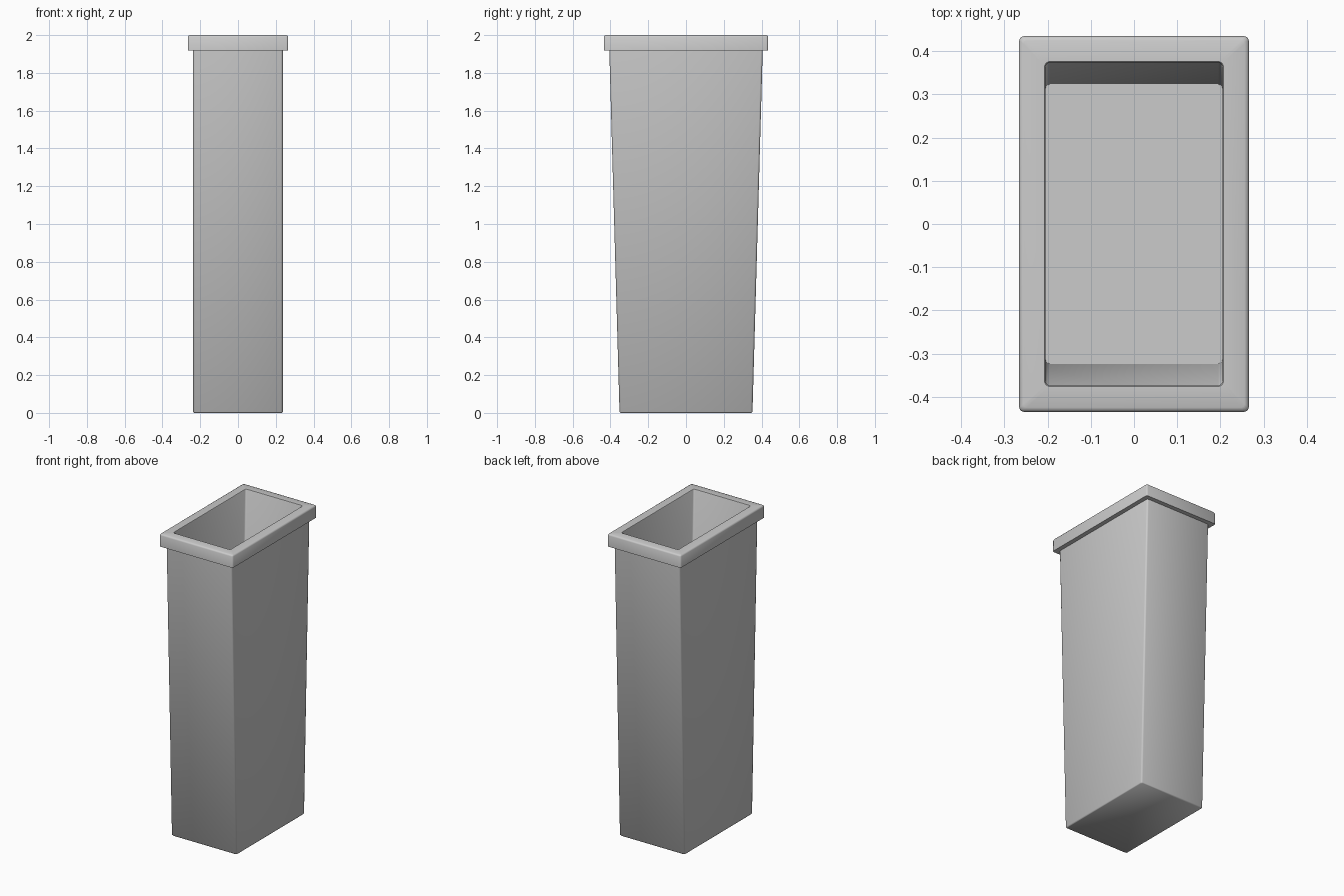
import bpy, bmesh, math

if "Cube" in bpy.data.objects:
    bpy.data.objects.remove(bpy.data.objects["Cube"])


def ring(bm, hx, hy, z, r, seg=2):
    """Rounded rectangle of vertices at height z."""
    verts = []
    for i, (sx, sy) in enumerate(((1, 1), (-1, 1), (-1, -1), (1, -1))):
        for k in range(seg + 1):
            a = math.radians(90 * (i + k / seg))
            verts.append(bm.verts.new((sx * (hx - r) + r * math.cos(a),
                                       sy * (hy - r) + r * math.sin(a), z)))
    return verts


def loft(name, sections):
    """Skin a stack of rounded rectangles and cap both ends."""
    bm = bmesh.new()
    rings = [ring(bm, *s) for s in sections]
    for a, b in zip(rings, rings[1:]):
        n = len(a)
        for i in range(n):
            j = (i + 1) % n
            bm.faces.new((a[i], a[j], b[j], b[i]))
    bm.faces.new(rings[0][::-1])
    bm.faces.new(rings[-1])
    bmesh.ops.recalc_face_normals(bm, faces=bm.faces)
    mesh = bpy.data.meshes.new(name)
    bm.to_mesh(mesh)
    bm.free()
    obj = bpy.data.objects.new(name, mesh)
    bpy.context.collection.objects.link(obj)
    bpy.ops.object.select_all(action='DESELECT')
    bpy.context.view_layer.objects.active = obj
    obj.select_set(True)
    bpy.ops.object.shade_smooth_by_angle(angle=math.radians(50))
    return obj


# Tapered bin: outside wall, overhanging rim, then down the inside to the floor
# Each section is half width, half depth, height, corner radius
loft("waste_bin", [
    (0.232, 0.347, 0.000, 0.008),   # base edge
    (0.237, 0.352, 0.006, 0.010),   # bottom of wall
    (0.237, 0.406, 1.918, 0.010),   # top of wall
    (0.266, 0.435, 1.918, 0.010),   # rim underside
    (0.266, 0.435, 1.990, 0.010),   # rim side
    (0.263, 0.432, 1.997, 0.009),   # rounded rim edge
    (0.256, 0.425, 2.000, 0.008),   # rim top
    (0.207, 0.376, 2.000, 0.010),   # lip of the opening
    (0.205, 0.374, 1.996, 0.010),   # inside wall
    (0.205, 0.324, 0.035, 0.010),   # inner floor
])
